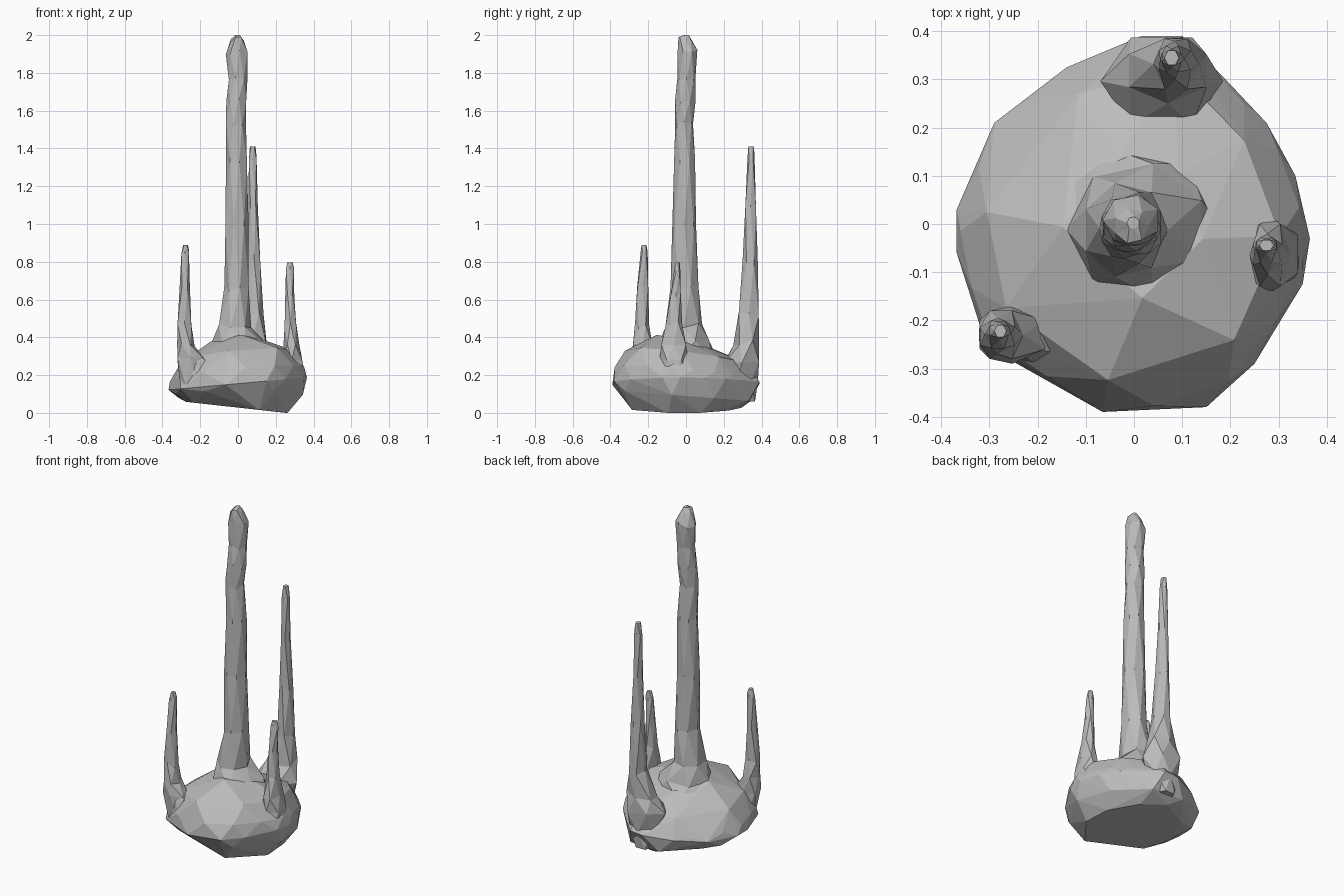
import bpy
import bmesh
import math
import random
from mathutils import Vector

random.seed(4)

default_cube = bpy.data.objects.get("Cube")
if default_cube:
    bpy.data.objects.remove(default_cube, do_unlink=True)

# Single stone colour
stone = bpy.data.materials.new("grey_stone")
stone.use_nodes = True
stone_colour = (0.5, 0.5, 0.5, 1)
stone.diffuse_color = stone_colour
stone.node_tree.nodes["Principled BSDF"].inputs["Base Color"].default_value = stone_colour


def finish(bm, name):
    """Turn a bmesh into a flat shaded stone object."""
    bmesh.ops.recalc_face_normals(bm, faces=bm.faces[:])
    mesh = bpy.data.meshes.new(name)
    bm.to_mesh(mesh)
    bm.free()
    mesh.materials.append(stone)
    obj = bpy.data.objects.new(name, mesh)
    bpy.context.scene.collection.objects.link(obj)
    return obj


def unit_ring(sides, turn):
    """Regular polygon stretched so that it fills a unit square."""
    angles = [2 * math.pi * (i + turn) / sides for i in range(sides)]
    xs = [math.cos(a) for a in angles]
    ys = [math.sin(a) for a in angles]

    def fit(values):
        low, high = min(values), max(values)
        return [(v - low) / (high - low) for v in values]
    return list(zip(fit(xs), fit(ys)))


def spire(name, sides, rows):
    """Faceted spire; each row is height, x span, y span in hundredths."""
    bm = bmesh.new()
    rings = []
    for k, (z, left, right, front, back) in enumerate(rows):
        ring = []
        for u, v in unit_ring(sides, k % 2 / 2):
            # uneven heights break up the straight courses
            wobble = random.uniform(-1, 1) * (0 if k in (0, len(rows) - 1) else 1.5)
            point = Vector((left + (right - left) * u, front + (back - front) * v, z + wobble))
            ring.append(bm.verts.new(point / 100))
        rings.append(ring)
    for k in range(len(rings) - 1):
        low, high = rings[k], rings[k + 1]
        for i in range(sides):
            j = (i + 1) % sides
            if k % 2:
                bm.faces.new((low[i], high[j], high[i]))
                bm.faces.new((low[i], low[j], high[j]))
            else:
                bm.faces.new((low[i], low[j], high[i]))
                bm.faces.new((low[j], high[j], high[i]))
    bm.faces.new(rings[0])
    bm.faces.new(rings[-1])
    return finish(bm, name)


# Boulder base: irregular outline, with shoulder, crown and underside rings
outline = [Vector((x, y)) / 100 for x, y in (
    (-6.5, -39), (15, -38), (25, -29), (35, -12.5), (36.5, -3), (33.5, 10),
    (27.5, 21), (19, 30), (10, 39), (1.5, 39), (-14, 32.5), (-29, 21),
    (-36.8, 3), (-36.8, -6), (-32, -21), (-30.5, -25.5))]
middles = [(outline[i - 1] + outline[i]) / 2 for i in range(len(outline))]

bm = bmesh.new()


def base_ring(points, scale, height):
    for p in points:
        q = p * scale
        bm.verts.new((q.x, q.y, max(0, height(q))))


base_ring(outline, 1, lambda q: 0.155 + 0.09 * q.x)
base_ring(middles, 0.98, lambda q: 0.2 + 0.1 * q.x - 0.1 * q.y)
base_ring(outline[::2], 0.83, lambda q: 0.295 + 0.1 * q.x - 0.12 * q.y)
base_ring(middles[1::3], 0.4, lambda q: 0.375 - 0.25 * q.y)
base_ring(middles[::2], 0.96, lambda q: 0.09 - 0.08 * q.y)
base_ring(outline[1::2], 0.75, lambda q: 0.028 - 0.11 * q.x)
hull = bmesh.ops.convex_hull(bm, input=bm.verts[:])
spare = {v for v in hull["geom_interior"] + hull["geom_unused"]
         if isinstance(v, bmesh.types.BMVert)}
bmesh.ops.delete(bm, geom=list(spare), context="VERTS")
finish(bm, "boulder_base")

# Tall central column with a flared foot and a swollen tip
spire("central_column", 7, [
    (30, -19, 19, -19, 16), (37, -14, 14, -15, 12.5), (46, -10, 7, -11, 8.5),
    (66, -7.2, 5.6, -8.2, 6.6), (100, -6.6, 5.6, -7.2, 5.3), (133, -6.4, 4.7, -6.3, 4.8),
    (154, -6.3, 4.2, -5.7, 3.7), (165, -6.2, 4.3, -5.7, 5), (177, -4.8, 5, -4.5, 5),
    (191, -6.5, 5, -4.4, 6), (198, -3.8, 3, -4, 3.2), (200, -1.5, 1, -1, 1.5)])

# Rear spire, its back running down the edge of the boulder
spire("rear_spire", 6, [
    (6, -1, 11, 24, 36.5), (17, -2, 13.5, 24, 38), (28, -7, 18.5, 20.5, 38.7),
    (37, -1, 15, 25, 38.7), (52, 4, 13.5, 28, 38.5), (80, 5.2, 11.8, 30, 38),
    (110, 5.4, 10.5, 31.5, 37), (135, 5.8, 9.8, 32.5, 36.3), (141, 6.3, 9.3, 33, 36)])

# Short front spire on the model's right
spire("right_spire", 6, [
    (14, -30.5, -18, -27, -18), (28, -32, -18.5, -29, -17), (36, -32.2, -23, -28, -18),
    (46, -32, -24.7, -27, -19.5), (66, -31, -25.5, -25.8, -20),
    (85, -30, -26, -24, -20.3), (89, -29, -26.5, -23.5, -21)])

# Short spire on the model's left
spire("left_spire", 6, [
    (16, 22, 34.5, -14, 1), (27, 23, 34, -14, 1.5), (36, 24, 32.5, -13, 0),
    (47, 24.7, 30.7, -10.5, -2), (63, 25, 29.8, -8, -2.8),
    (76, 25.4, 29.6, -6, -3), (79.5, 26, 29, -5.5, -3.3)])

# Small ledge beside the right spire
spire("small_ledge", 5, [
    (20, -27, -16, -29, -20), (27, -25, -17.5, -28, -20), (30, -24, -19, -26, -21)])
